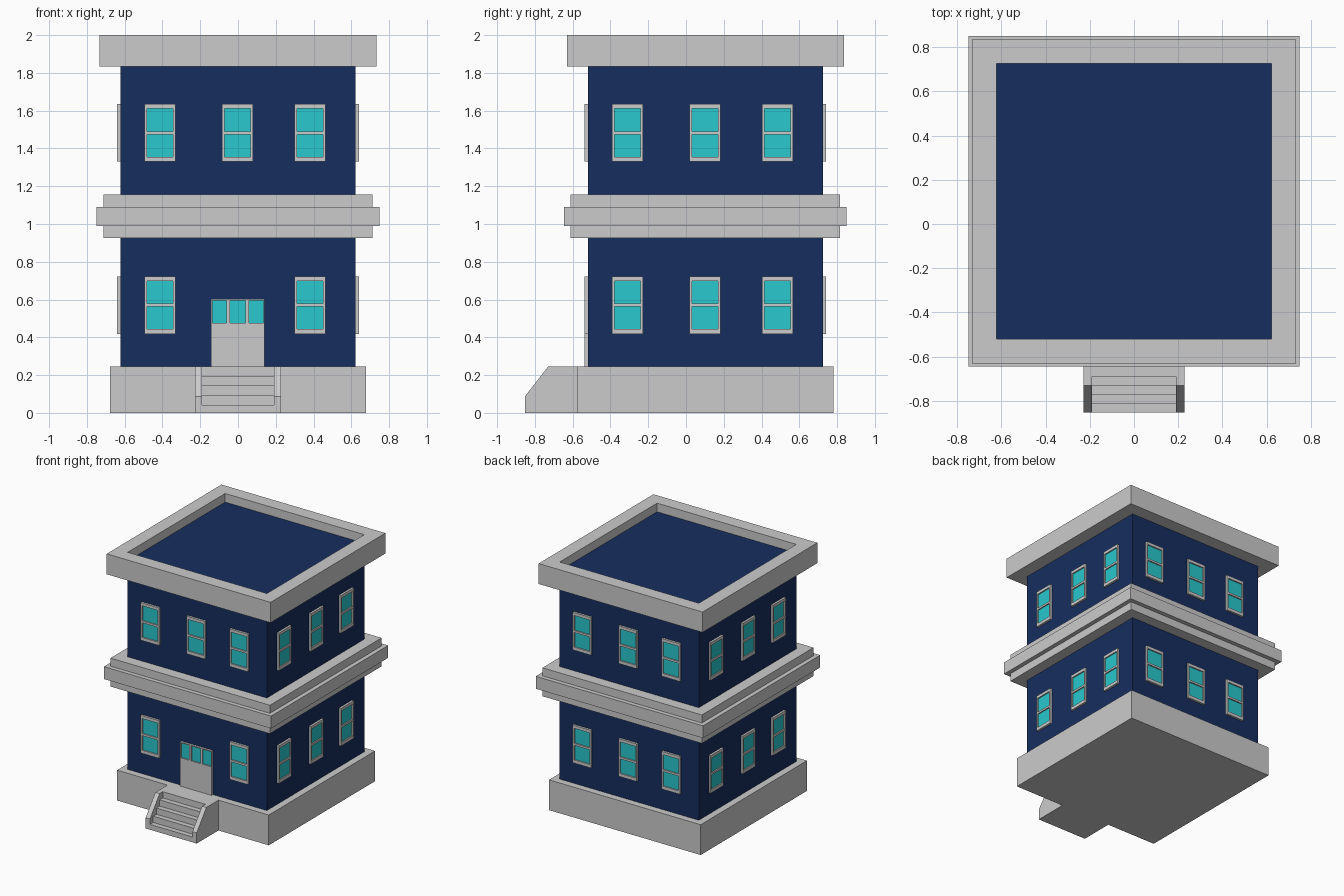
import bpy, bmesh, math
from mathutils import Matrix, Vector

if "Cube" in bpy.data.objects:
    bpy.data.objects.remove(bpy.data.objects["Cube"])

CY = 0.1025      # y centre of the square tower
W = 0.6225       # half width of the walls


def material(name, rgb):
    m = bpy.data.materials.new(name)
    m.diffuse_color = (*rgb, 1)
    m.use_nodes = True
    m.node_tree.nodes["Principled BSDF"].inputs["Base Color"].default_value = m.diffuse_color
    return m


NAVY = material("navy", (0.008, 0.027, 0.114))
CYAN = material("cyan", (0.021, 0.578, 0.61))


def finish(name, bm, mat=None, matrix=Matrix()):
    bmesh.ops.recalc_face_normals(bm, faces=bm.faces)
    me = bpy.data.meshes.new(name)
    bm.to_mesh(me)
    bm.free()
    ob = bpy.data.objects.new(name, me)
    ob.matrix_world = matrix
    if mat:
        me.materials.append(mat)
    bpy.context.collection.objects.link(ob)
    return ob


def boxes(name, items, mat=None, matrix=Matrix()):
    """One object from boxes given as (x0, x1, y0, y1, z0, z1)."""
    bm = bmesh.new()
    for x0, x1, y0, y1, z0, z1 in items:
        m = Matrix.Translation(((x0 + x1) / 2, (y0 + y1) / 2, (z0 + z1) / 2))
        bmesh.ops.create_cube(bm, size=1, matrix=m @ Matrix.Diagonal((x1 - x0, y1 - y0, z1 - z0, 1)))
    return finish(name, bm, mat, matrix)


def square_ring(name, profile):
    """Sweep a closed (half width, z) profile round the square tower."""
    bm = bmesh.new()
    loops = [[bm.verts.new((sx * r, sy * r, z)) for r, z in profile]
             for sx, sy in ((-1, -1), (1, -1), (1, 1), (-1, 1))]
    n = len(profile)
    for k in range(4):
        a, b = loops[k], loops[(k + 1) % 4]
        for i in range(n):
            j = (i + 1) % n
            bm.faces.new((a[i], a[j], b[j], b[i]))
    return finish(name, bm, None, Matrix.Translation((0, CY, 0)))


def side_extrude(name, profile, x0, x1):
    """Extrude a (y, z) outline along x."""
    bm = bmesh.new()
    f = bm.faces.new([bm.verts.new((x0, y, z)) for y, z in profile])
    g = bmesh.ops.extrude_face_region(bm, geom=[f])["geom"]
    bmesh.ops.translate(bm, vec=Vector((x1 - x0, 0, 0)),
                        verts=[v for v in g if isinstance(v, bmesh.types.BMVert)])
    return finish(name, bm)


# Main masses
boxes("plinth", [(-0.678, 0.678, CY - 0.678, CY + 0.678, 0, 0.245)])
boxes("walls", [(-W, W, CY - W, CY + W, 0.245, 1.93)], NAVY)
square_ring("middle_cornice", [(W, 0.925), (0.713, 0.925), (0.713, 0.99), (0.748, 0.99),
                               (0.748, 1.09), (0.713, 1.09), (0.713, 1.155), (W, 1.155)])
square_ring("roof_parapet", [(W, 1.835), (0.733, 1.835), (0.733, 2.0), (W, 2.0)])

# Windows, the same on every side, with the door replacing one at the front
FRONT, GLASS = -W - 0.017, -W - 0.007


def window(name, cx, z0, matrix):
    l, r, z1, t = cx - 0.082, cx + 0.082, z0 + 0.305, 0.013
    zm = z0 + 0.152
    frame = [(l, l + t, FRONT, -W, z0, z1), (r - t, r, FRONT, -W, z0, z1)]
    frame += [(l + t, r - t, FRONT, -W, a, b)
              for a, b in ((z0, z0 + 0.026), (zm - 0.008, zm + 0.008), (z1 - 0.024, z1))]
    boxes(name + "_frame", frame, None, matrix)
    boxes(name + "_glass", [(l + t, r - t, GLASS, -W, z0 + 0.026, zm - 0.008),
                            (l + t, r - t, GLASS, -W, zm + 0.008, z1 - 0.024)], CYAN, matrix)


for k, side in enumerate(("front", "right", "back", "left")):
    M = Matrix.Translation((0, CY, 0)) @ Matrix.Rotation(k * math.pi / 2, 4, 'Z')
    for floor, z0 in (("lower", 0.418), ("upper", 1.33)):
        for i, cx in enumerate((-0.413, -0.003, 0.382)):
            if (side, floor, i) != ("front", "lower", 1):
                window(f"{side}_{floor}_window_{i + 1}", cx, z0, M)

# Door with three small panes along the top
M = Matrix.Translation((0, CY, 0))
panes = [(-0.135, -0.062), (-0.043, 0.039), (0.058, 0.134)]
bars = [(-0.142, -0.135), (-0.062, -0.043), (0.039, 0.058), (0.134, 0.14)]
boxes("door", [(-0.142, 0.14, FRONT, -W, 0.245, 0.475), (-0.142, 0.14, FRONT, -W, 0.595, 0.603)]
      + [(a, b, FRONT, -W, 0.475, 0.595) for a, b in bars], None, M)
boxes("door_glass", [(a, b, GLASS, -W, 0.475, 0.595) for a, b in panes], CYAN, M)

# Entrance stairs between two sloped cheek walls
Y0, Y1 = -0.853, CY - 0.678
steps = [(Y1, 0)]
for i in range(5):
    y = Y0 + i * 0.041
    steps += [(y, 0.043 + (i - 1) * 0.0505 if i else 0), (y, 0.043 + i * 0.0505)]
side_extrude("stairs", steps + [(Y1, 0.245)], -0.19, 0.19)
cheek = [(Y1, 0), (Y0, 0), (Y0, 0.087), (-0.73, 0.245), (Y1, 0.245)]
for side, x0, x1 in (("left", -0.228, -0.19), ("right", 0.19, 0.228)):
    side_extrude(side + "_stair_cheek", cheek, x0, x1)
